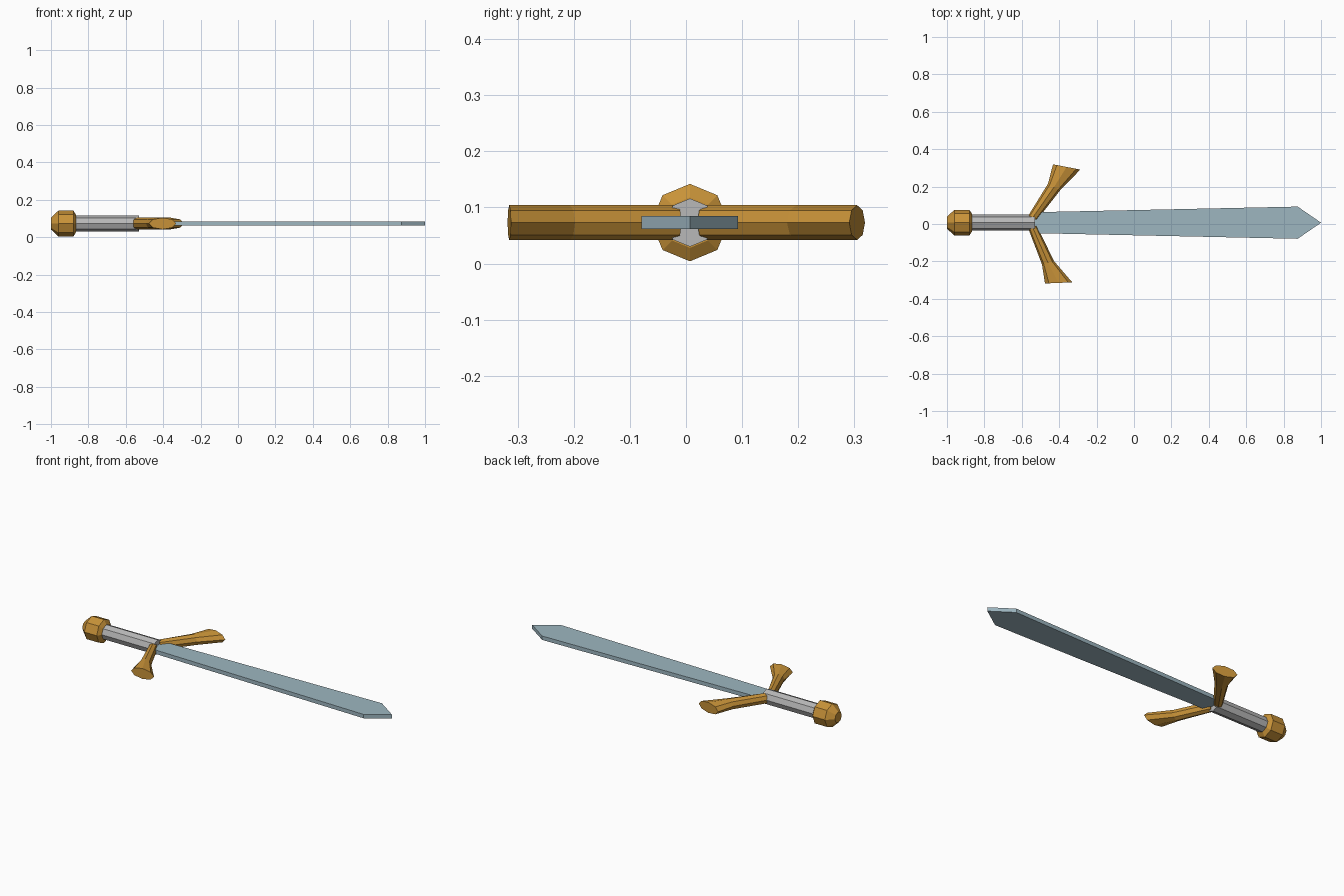
import bpy, bmesh, math
from mathutils import Vector

cube = bpy.data.objects.get("Cube")
if cube:
    bpy.data.objects.remove(cube)

MID_Y, MID_Z = 0.007, 0.073
UP = Vector((0, 0, 1))


def material(name, rgb):
    m = bpy.data.materials.new(name)
    m.use_nodes = True
    m.diffuse_color = (*rgb, 1)
    m.node_tree.nodes["Principled BSDF"].inputs["Base Color"].default_value = (*rgb, 1)
    return m


gold = material("gold", (0.58, 0.29, 0.04))
steel = material("blue steel", (0.34, 0.47, 0.53))
grey = material("grey grip", (0.48, 0.48, 0.48))


def finish(bm, name, mat):
    bmesh.ops.recalc_face_normals(bm, faces=bm.faces)
    mesh = bpy.data.meshes.new(name)
    bm.to_mesh(mesh)
    bm.free()
    mesh.materials.append(mat)
    obj = bpy.data.objects.new(name, mesh)
    bpy.context.collection.objects.link(obj)
    return obj


def loft(name, rings, mat, sides=8):
    """Octagonal tube; each ring is (one side xy, other side xy, half height)."""
    bm = bmesh.new()
    loops = []
    for a, b, height in rings:
        a, b = Vector((*a, MID_Z)), Vector((*b, MID_Z))
        centre, half = (a + b) / 2, (b - a) / 2
        angles = [math.tau * i / sides for i in range(sides)]
        loops.append([bm.verts.new(centre + half * math.cos(t) + UP * height * math.sin(t))
                      for t in angles])
    for low, high in zip(loops, loops[1:]):
        for i in range(sides):
            j = (i + 1) % sides
            bm.faces.new((low[i], low[j], high[j], high[i]))
    bm.faces.new(loops[0])
    bm.faces.new(loops[-1])
    return finish(bm, name, mat)


def lathe(name, profile, mat):
    """Straight octagonal part along x from (x, radius) pairs."""
    return loft(name, [((x, MID_Y - r), (x, MID_Y + r), r) for x, r in profile], mat)


# Handle
lathe("pommel", [(-1, 0.032), (-0.96, 0.069), (-0.88, 0.069), (-0.865, 0.045)], gold)
lathe("grip", [(-0.88, 0.043), (-0.53, 0.043)], grey)

# Flared guard arms, swept towards the blade and slightly uneven
H = 0.031
loft("left_guard", [((-0.565, 0.045), (-0.52, 0.02), H),
                    ((-0.46, 0.215), (-0.395, 0.18), H),
                    ((-0.433, 0.319), (-0.287, 0.291), H)], gold)
loft("right_guard", [((-0.565, -0.025), (-0.52, -0.008), H),
                     ((-0.492, -0.216), (-0.428, -0.198), H),
                     ((-0.476, -0.318), (-0.33, -0.312), H)], gold)

# Flat blade with a pointed tip
half_outline = [(-0.53, 0.056), (0.875, 0.086)]
outline = half_outline + [(1, 0)] + [(x, -y) for x, y in reversed(half_outline)]
bm = bmesh.new()
base = bm.faces.new([bm.verts.new((x, MID_Y + y, MID_Z - 0.0115)) for x, y in outline])
top = bmesh.ops.extrude_face_region(bm, geom=[base])
bmesh.ops.translate(bm, vec=UP * 0.023,
                    verts=[v for v in top["geom"] if isinstance(v, bmesh.types.BMVert)])
if not any(f.normal.z < -0.9 for f in bm.faces):
    bm.normal_update()
finish(bm, "blade", steel)
